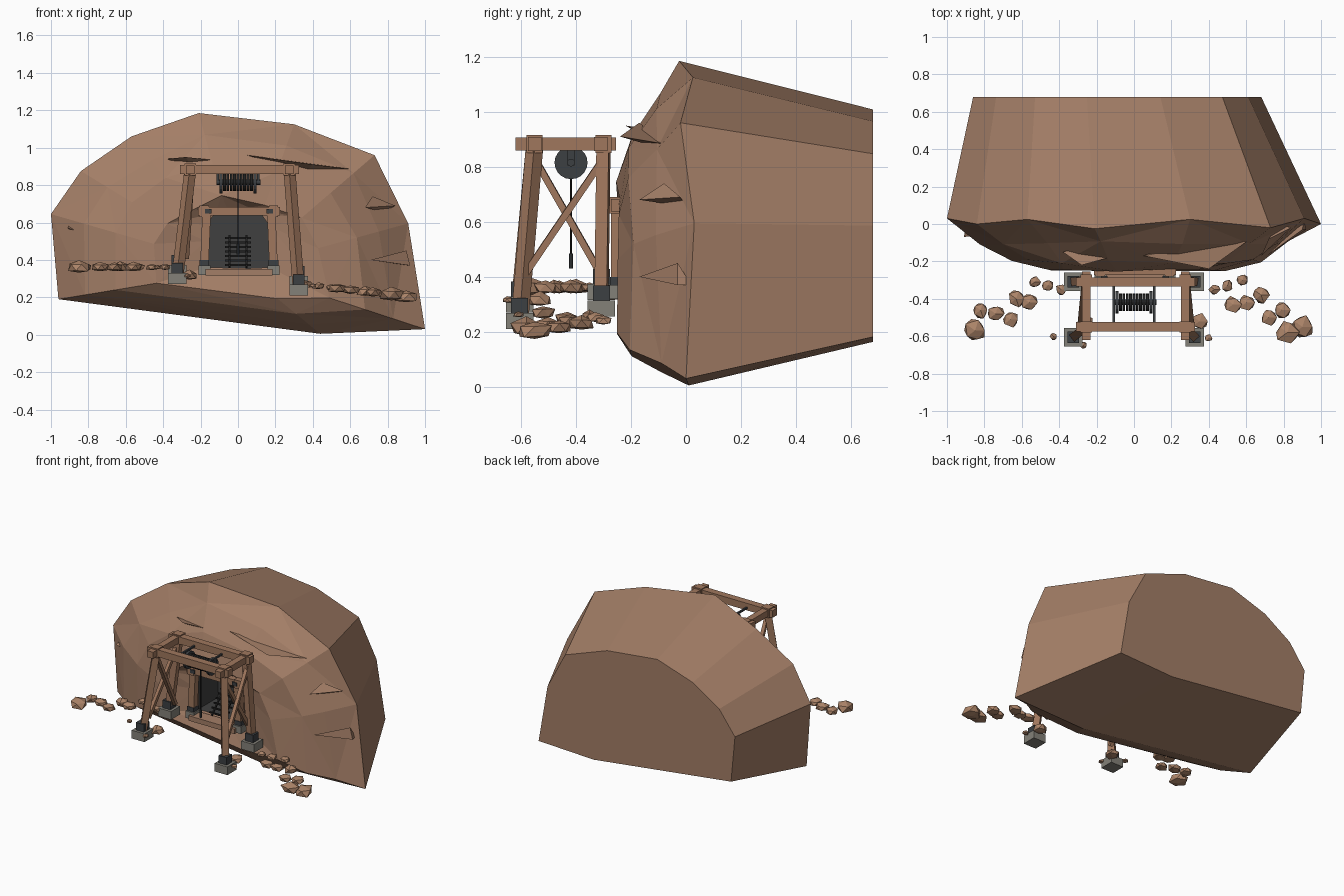
import bpy, bmesh, random
from mathutils import Vector

random.seed(4)
if "Cube" in bpy.data.objects:
    bpy.data.objects.remove(bpy.data.objects["Cube"])


def material(name, color):
    mat = bpy.data.materials.new(name)
    mat.use_nodes = True
    mat.diffuse_color = (*color, 1)
    mat.node_tree.nodes["Principled BSDF"].inputs["Base Color"].default_value = (*color, 1)
    return mat


ROCK = material("brown rock", (.37, .21, .135))
RUBBLE = material("loose rubble", (.41, .23, .14))
WOOD = material("timber", (.35, .185, .11))
STONE = material("grey footing stone", (.23, .22, .19))
IRON = material("dark iron", (.045, .05, .055))
TUNNEL = material("tunnel darkness", (.05, .05, .05))
ROPE = material("black rope", (.015, .015, .015))


def finish(bm, name, *mats):
    bmesh.ops.recalc_face_normals(bm, faces=bm.faces)
    mesh = bpy.data.meshes.new(name)
    bm.to_mesh(mesh)
    bm.free()
    for mat in mats:
        mesh.materials.append(mat)
    obj = bpy.data.objects.new(name, mesh)
    bpy.context.collection.objects.link(obj)
    return obj


def box(name, center, size, mat):
    bm = bmesh.new()
    bmesh.ops.create_cube(bm, size=1)
    bmesh.ops.scale(bm, vec=size, verts=bm.verts)
    bmesh.ops.translate(bm, vec=center, verts=bm.verts)
    return finish(bm, name, mat)


def place_along(obj, start, end):
    obj.location = (start + end) / 2
    obj.rotation_euler = (end - start).to_track_quat('Z', 'Y').to_euler()


def beam(name, start, end, width, mat=WOOD):
    start, end = Vector(start), Vector(end)
    obj = box(name, (0, 0, 0), (width, width, (end - start).length), mat)
    place_along(obj, start, end)


def rod(name, start, end, radius, mat, sides=12):
    start, end = Vector(start), Vector(end)
    bm = bmesh.new()
    bmesh.ops.create_cone(bm, cap_ends=True, segments=sides, radius1=radius,
                          radius2=radius, depth=(end - start).length)
    place_along(finish(bm, name, mat), start, end)


# Hillside: rim outline, tapered back, bulging front and arched tunnel
rim = [(-1, .03, .645), (-.84, 0, .875), (-.57, .025, 1.06), (-.21, -.025, 1.185),
       (.3, .025, 1.125), (.73, -.02, .96), (.91, .03, .595), (1, 0, .03),
       (.44, .01, .005), (-.96, .02, .19)]
arch = [(-.17, .5), (-.17, .59), (-.12, .65), (-.06, .68), (.06, .68),
        (.12, .65), (.17, .58), (.17, .36), (.06, .355), (-.17, .36)]


def front_ring(scale, depth, wobble):
    ring = []
    for x, y, z in rim:
        s = scale + random.uniform(-wobble, wobble)
        ring.append((.02 + (x - .02) * s, depth + random.uniform(-wobble, wobble) * .5,
                     .35 + (z - .35) * s))
    return ring


rings = [[(x * .77 - .09, .68, z * .716 + .16) for x, y, z in rim], rim,
         front_ring(.84, -.1, .025), front_ring(.67, -.2, .025),
         front_ring(.46, -.245, .02),
         [(x, -.2, z) for x, z in arch], [(x, .02, z) for x, z in arch]]
bm = bmesh.new()
loops = [[bm.verts.new(p) for p in ring] for ring in rings]
bm.faces.new(loops[0])
bm.faces.new(loops[-1]).material_index = 1
for k in range(len(loops) - 1):
    for i in range(len(rim)):
        j = (i + 1) % len(rim)
        a, b, c, d = loops[k][i], loops[k][j], loops[k + 1][j], loops[k + 1][i]
        if k == 0 or k == 5:
            bm.faces.new((a, b, c, d)).material_index = int(k == 5)
        elif (i + k) % 2:
            bm.faces.new((a, b, c))
            bm.faces.new((a, c, d))
        else:
            bm.faces.new((a, b, d))
            bm.faces.new((b, c, d))
finish(bm, "hillside", ROCK, TUNNEL)


# Rock shards jutting from the hillside
def shard(name, left, right, tip, thickness):
    left, right, tip = Vector(left), Vector(right), Vector(tip)
    back = (left + right) / 2 + Vector((0, .05, -thickness))
    bm = bmesh.new()
    for p in (left, right, tip, back):
        bm.verts.new(p)
    bmesh.ops.convex_hull(bm, input=bm.verts)
    finish(bm, name, ROCK)


shard("brow_shard", (.05, -.17, .96), (.65, -.06, .88), (.4, -.24, .91), .06)
shard("brow_shard_small", (-.38, -.15, .94), (-.1, -.17, .93), (-.28, -.22, .95), .05)
shard("upper_side_shard", (.72, -.08, .74), (.84, -.02, .69), (.68, -.17, .68), .06)
shard("lower_side_shard", (.9, -.03, .45), (.92, -.03, .37), (.71, -.17, .4), .04)
shard("left_shard", (-.9, -.02, .59), (-.84, -.06, .55), (-.91, -.07, .57), .03)

# Tunnel portal: posts, lintel, footings and bolts
for side, name in ((-1, "right"), (1, "left")):
    x = side * .185 + .005
    beam(name + "_portal_post", (x, -.25, .37), (x - side * .012, -.25, .65), .045)
    box(name + "_portal_corner", (x, -.25, .66), (.05, .06, .06), WOOD)
    box(name + "_portal_bolt", (x - side * .02, -.282, .66), (.035, .008, .025), IRON)
    box(name + "_portal_shoe", (x, -.25, .385), (.052, .052, .03), IRON)
    box(name + "_portal_footing", (x, -.25, .345), (.065, .07, .05), STONE)
beam("portal_lintel", (-.215, -.25, .66), (.225, -.25, .66), .045)
box("portal_sill", (.005, -.26, .335), (.36, .09, .035), ROCK)

# Iron ladder in the tunnel
foot, top = Vector((0, -.23, .36)), Vector((0, -.06, .53))
for x in (-.045, .045):
    off = Vector((x, 0, 0))
    beam("ladder_rail", foot + off, top + off, .01, ROPE)
for i in range(7):
    p = foot.lerp(top, (i + .5) / 7)
    beam("ladder_rung", p - Vector((.07, 0, 0)), p + Vector((.07, 0, 0)), .01, ROPE)

# Headframe: splayed legs on stepped footings
front_y, back_y, high = -.55, -.3, .883
for side, name in ((-1, "right"), (1, "left")):
    top_x, foot_x = .01 + side * .265, side * .325
    for y, foot_y, place, rise in ((front_y, -.605, "front", 0), (back_y, -.308, "back", .045)):
        z = .27 - side * .03 + rise
        label = name + "_" + place
        beam(label + "_leg", (foot_x, foot_y, z), (top_x, y, .88), .045)
        box(label + "_footing", (foot_x, foot_y, z), (.1, .1, .058), STONE)
        box(label + "_shoe", (foot_x, foot_y, z + .055), (.062, .062, .055), IRON)
        box(label + "_cap", (top_x, y, high), (.062, .058, .064), WOOD)
    beam(name + "_top_beam", (top_x, -.62, high), (top_x, -.255, high), .046)
    low, mid = .41, .83
    near, far = top_x + side * .04, top_x + side * .012
    beam(name + "_brace_a", (near, -.585, low), (far, back_y, mid), .024)
    beam(name + "_brace_b", (near - side * .02, -.31, low), (far - side * .02, front_y, mid), .024)
for y in (front_y, back_y - .01):
    beam("cross_beam", (-.31, y, high), (.325, y, high), .05)

# Winding drum with rope and hook
drum_y, drum_z = -.418, .815
rod("drum_axle", (-.115, drum_y, drum_z), (.12, drum_y, drum_z), .014, IRON)
for x in (-.09, .09):
    rod("drum_flange", (x - .008, drum_y, drum_z), (x + .008, drum_y, drum_z), .06, IRON, 20)
    box("drum_hanger", (x * 1.2, drum_y, .84), (.012, .025, .07), IRON)
    beam("hanger_rail", (x * 1.2, front_y, .875), (x * 1.2, back_y, .875), .012, IRON)
for i in range(9):
    x = -.08 + i * .018
    rod("rope_coil", (x, drum_y, drum_z), (x + .015, drum_y, drum_z), .046, ROPE, 16)
rod("hanging_rope", (0, drum_y, drum_z), (0, drum_y, .47), .004, ROPE, 6)
rod("rope_hook", (0, drum_y, .485), (0, drum_y, .43), .008, IRON, 8)


# Rubble lines along both sides, lower on the left slope
def rock(x, y, radius):
    z = .31 - .12 * x if x > 0 else (.36 if x < -.35 else .315)
    bm = bmesh.new()
    bmesh.ops.create_icosphere(bm, subdivisions=1, radius=radius)
    for v in bm.verts:
        v.co *= random.uniform(.85, 1.2)
        v.co.z = max(v.co.z * .65, -radius * .45)
    bmesh.ops.translate(bm, vec=(x, y, z), verts=bm.verts)
    finish(bm, "rubble_rock", RUBBLE)


large = [(-.85, -.57), (.82, -.58), (.9, -.55)]
medium = [(-.82, -.46), (-.74, -.48), (-.66, -.51), (-.63, -.4), (-.56, -.42),
          (.53, -.43), (.6, -.42), (.68, -.38), (.72, -.5), (.79, -.46), (-.26, -.53), (.35, -.52)]
small = [(-.53, -.31), (-.46, -.33), (-.39, -.35), (.43, -.35), (.5, -.33), (.58, -.3)]
pebbles = [(-.43, -.6), (.4, -.61), (-.27, -.65)]
for spots, radius in ((large, .062), (medium, .045), (small, .031), (pebbles, .02)):
    for x, y in spots:
        rock(x, y, radius)
